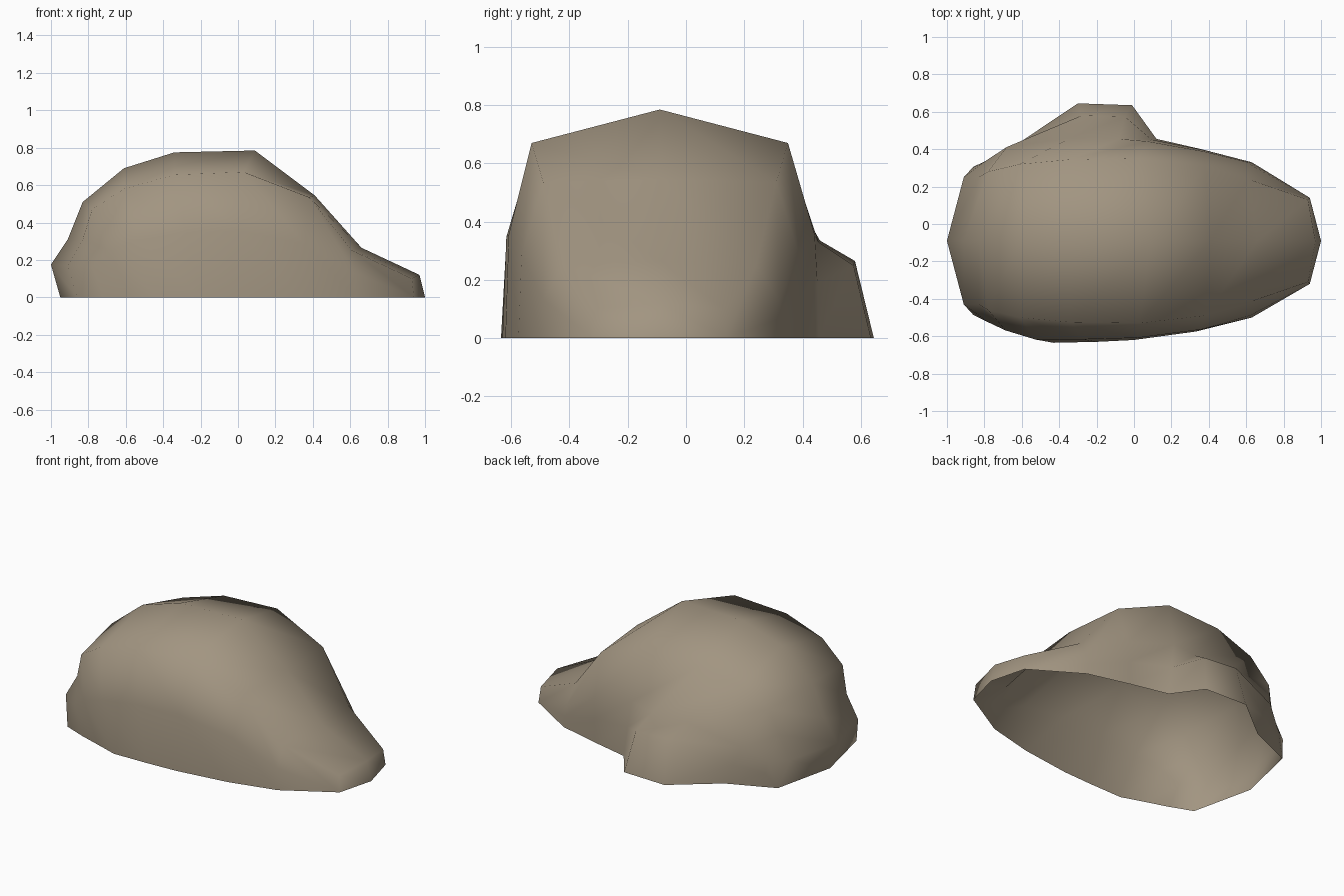
import bpy
import bmesh
from mathutils import Vector

cube = bpy.data.objects.get("Cube")
if cube:
    bpy.data.objects.remove(cube, do_unlink=True)

MID_Y = -0.09  # plane of the ridge

# Ridge line and front shoulder line, from one ground end to the other
ridge_profile = [(-.95, 0), (-1, .175), (-.91, .31), (-.83, .51), (-.61, .69), (-.34, .775),
                 (.09, .785), (.41, .545), (.66, .265), (.97, .12), (1, 0)]
shoulder = [(-.86, -.485, 0), (-.91, -.43, .17), (-.83, -.43, .31), (-.78, -.46, .47),
            (-.61, -.5, .58), (-.34, -.525, .655), (.03, -.53, .67), (.38, -.49, .535),
            (.61, -.42, .25), (.93, -.31, .1), (.94, -.32, 0)]

# Ground outline between the shoulder ends
front_base = [(-.72, -.54), (-.58, -.585), (-.43, -.635), (-.2, -.63),
              (0, -.62), (.33, -.575), (.63, -.5)]
back_base = [(-.78, .34), (-.57, .43), (-.3, .645), (-.01, .635),
             (.12, .455), (.36, .4), (.63, .33)]

# Ledge bulging from the back: upper and lower wall points by column
ledge = {2: [(-.34, .46, .335), (-.28, .58, .265)],
         3: [(-.08, .455, .33), (-.05, .575, .25)]}

bm = bmesh.new()


def add_verts(points):
    return [bm.verts.new(p) for p in points]


def loft(col_a, col_b):
    """Join two columns of vertices, collapsing quads where corners coincide."""
    for i in range(len(col_a) - 1):
        corners = (col_a[i], col_a[i + 1], col_b[i + 1], col_b[i])
        unique = list(dict.fromkeys(corners))
        if len(unique) > 2:
            bm.faces.new(unique)


def wall(edge, base, levels, overrides):
    """Build one side wall from the shoulder line down to the ground outline."""
    columns = [[edge[1]] + [edge[0]] * (len(levels) + 1)]
    for i, (x, y) in enumerate(base):
        top = edge[i + 2]
        ground = Vector((x, y, 0))
        points = []
        for t in levels:
            p = ground.lerp(top.co, t)
            p.y = y + (top.co.y - y) * t * t * 0.45
            points.append(p)
        points = overrides.get(i, points)
        columns.append([top] + add_verts(points + [ground]))
    columns.append([edge[-2]] + [edge[-1]] * (len(levels) + 1))
    for a, b in zip(columns, columns[1:]):
        loft(a, b)


# Crown strip, symmetric about the ridge
ridge = add_verts((x, MID_Y, z) for x, z in ridge_profile)
front_edge = add_verts(shoulder)
back_edge = add_verts((x, 2 * MID_Y - y, z) for x, y, z in shoulder)
loft(front_edge, ridge)
loft(ridge, back_edge)

# Side walls
wall(front_edge, front_base, [0.53], {})
wall(back_edge, back_base, [0.53, 0.28], ledge)

# Consistent outward normals on the open shell
bmesh.ops.recalc_face_normals(bm, faces=bm.faces[:])
bm.normal_update()
if sum(f.normal.z * f.calc_area() for f in bm.faces) < 0:
    bmesh.ops.reverse_faces(bm, faces=bm.faces[:])

mesh = bpy.data.meshes.new("boulder")
bm.to_mesh(mesh)
bm.free()
for face in mesh.polygons:
    face.use_smooth = True

# Stone colour
stone = bpy.data.materials.new("warm_grey_stone")
stone.use_nodes = True
colour = (0.36, 0.30, 0.22, 1)
stone.diffuse_color = colour
shader = stone.node_tree.nodes["Principled BSDF"]
shader.inputs["Base Color"].default_value = colour
shader.inputs["Roughness"].default_value = 0.9
mesh.materials.append(stone)

boulder = bpy.data.objects.new("boulder", mesh)
bpy.context.collection.objects.link(boulder)
